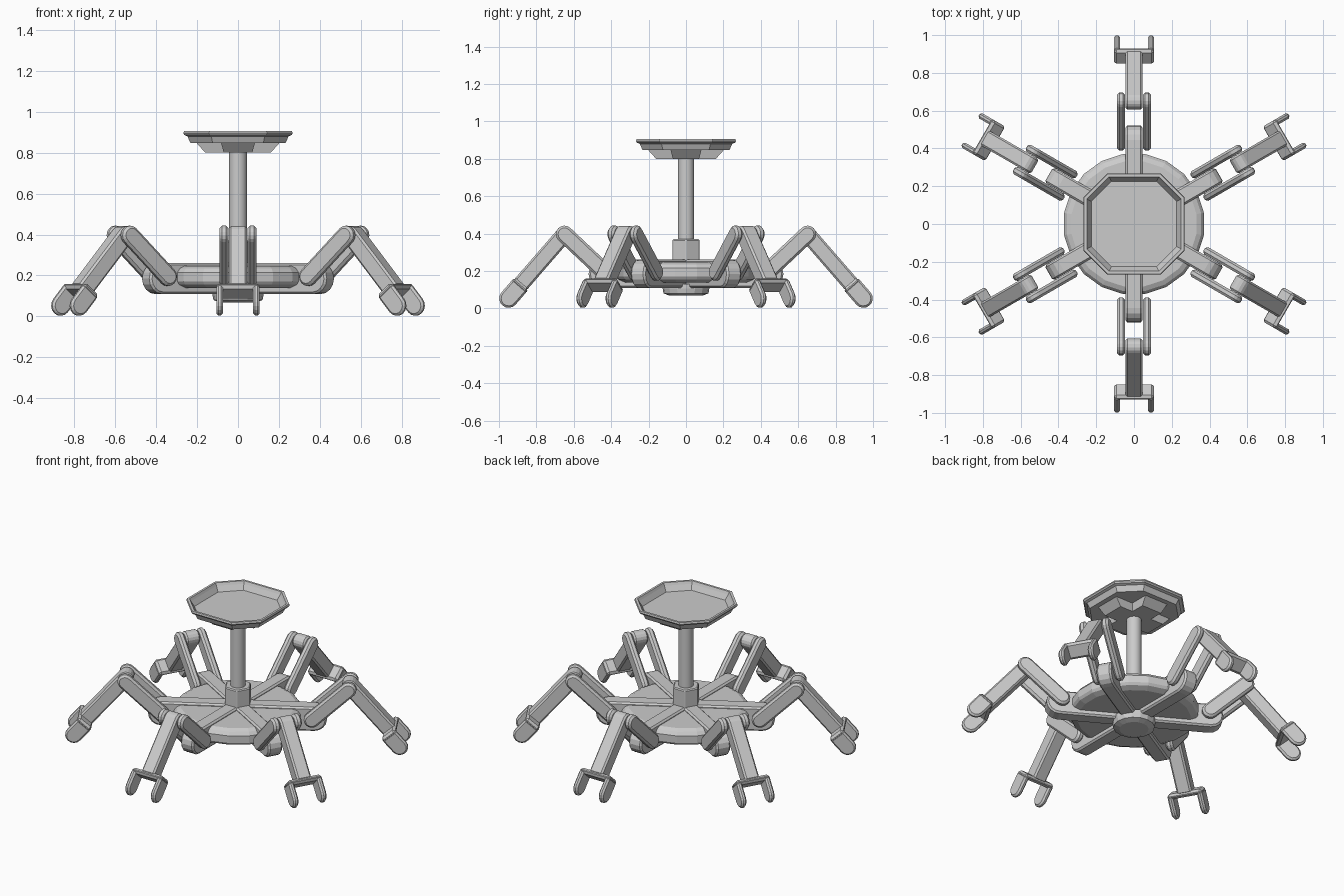
import bpy, bmesh, math
from mathutils import Matrix, Vector

if "Cube" in bpy.data.objects:
    bpy.data.objects.remove(bpy.data.objects["Cube"])


def finish(name, bm, bevel=0.0):
    bmesh.ops.recalc_face_normals(bm, faces=bm.faces)
    me = bpy.data.meshes.new(name)
    bm.to_mesh(me)
    bm.free()
    ob = bpy.data.objects.new(name, me)
    bpy.context.collection.objects.link(ob)
    if bevel:
        m = ob.modifiers.new("bevel", 'BEVEL')
        m.width = bevel
        m.segments = 1
        m.limit_method = 'ANGLE'
        m.angle_limit = math.radians(40)
    return ob


def loft(name, rings, bevel=0.0):
    """Skin a stack of (outline, z) rings and cap both ends."""
    bm = bmesh.new()
    vs = [[bm.verts.new((x, y, z)) for x, y in pts] for pts, z in rings]
    n = len(vs[0])
    for a, b in zip(vs, vs[1:]):
        for i in range(n):
            j = (i + 1) % n
            bm.faces.new((a[i], a[j], b[j], b[i]))
    bm.faces.new(vs[0])
    bm.faces.new(vs[-1])
    return finish(name, bm, bevel)


def ngon(r, n, start=0.0):
    return [(r * math.cos(start + 2 * math.pi * i / n),
             r * math.sin(start + 2 * math.pi * i / n)) for i in range(n)]


def octagon(h):
    c = h * 0.53
    return [(h, -c), (h, c), (c, h), (-c, h), (-h, c), (-h, -c), (-c, -h), (c, -h)]


def cross(h, w):
    return [(h, -w), (h, w), (w, w), (w, h), (-w, h), (-w, w),
            (-h, w), (-h, -w), (-w, -w), (-w, -h), (w, -h), (w, -w)]


def bar(p0, p1, r, round0=True, round1=True, seg=8):
    """Side outline of a bar between two points with round or square ends."""
    p0, p1 = Vector(p0), Vector(p1)
    d = (p1 - p0).normalized()
    n = Vector((-d.y, d.x))
    pts = []
    for p, s, rnd in ((p1, 1, round1), (p0, -1, round0)):
        for i in range(seg + 1) if rnd else (0, seg):
            a = math.pi * i / seg
            pts.append(p + s * r * (n * math.cos(a) + d * (math.sin(a) if rnd else 0)))
    return pts


def slab(name, pts, w0, w1, angle, bevel):
    """Extrude a (radius, height) outline sideways and turn it to a leg angle."""
    bm = bmesh.new()
    a = [bm.verts.new((p.x, w0, p.y)) for p in pts]
    b = [bm.verts.new((p.x, w1, p.y)) for p in pts]
    for i in range(len(a)):
        j = (i + 1) % len(a)
        bm.faces.new((a[i], a[j], b[j], b[i]))
    bm.faces.new(a)
    bm.faces.new(b)
    bm.transform(Matrix.Rotation(angle, 4, 'Z'))
    return finish(name, bm, bevel)


# round base plate and bottom cap
loft("base_disc", [(ngon(r, 20, math.pi / 20), z) for r, z in
                   ((0.33, 0.14), (0.365, 0.155), (0.375, 0.17), (0.375, 0.215),
                    (0.36, 0.235), (0.335, 0.247))])
loft("bottom_cap", [(ngon(r, 16), z) for r, z in
                    ((0.085, 0.068), (0.12, 0.08), (0.125, 0.107), (0.125, 0.13))])

# post with its hexagonal collar
loft("post_collar", [(ngon(0.083, 6), z) for z in (0.24, 0.37)], 0.006)
post = loft("post", [(ngon(0.044, 20), z) for z in (0.34, 0.82)])
for p in post.data.polygons:
    p.use_smooth = len(p.vertices) == 4

# dish on top with a tapered cross underneath
loft("dish_support", [(cross(0.16, 0.07), 0.80), (cross(0.205, 0.083), 0.85)])
loft("dish", [(octagon(h), z) for h, z in
              ((0.232, 0.846), (0.247, 0.88), (0.262, 0.886), (0.267, 0.895),
               (0.264, 0.905), (0.25, 0.905), (0.243, 0.889), (0.225, 0.857))])

# six legs
hip = Vector((0.435, 0.195))
knee = Vector((0.65, 0.397))
slope = math.radians(-49)
d = Vector((math.cos(slope), math.sin(slope)))
for k in range(6):
    a = math.radians(30 + 60 * k)
    i = k + 1
    slab(f"spoke_{i}", bar((0, 0.185), (0.445, 0.185), 0.076, False), -0.045, 0.045, a, 0.01)
    slab(f"lower_leg_{i}", bar(knee, knee + d * 0.36, 0.044, True, False),
         -0.045, 0.045, a, 0.01)
    slab(f"foot_bar_{i}", bar(knee + d * 0.347, knee + d * 0.379, 0.05, False, False),
         -0.106, 0.106, a, 0.013)
    for side, s in (("left", 1), ("right", -1)):
        slab(f"upper_link_{side}_{i}", bar(hip, knee, 0.046), s * 0.047, s * 0.09, a, 0.012)
        slab(f"foot_prong_{side}_{i}", bar(knee + d * 0.36, knee + d * 0.455, 0.05, False),
             s * 0.074, s * 0.106, a, 0.01)
